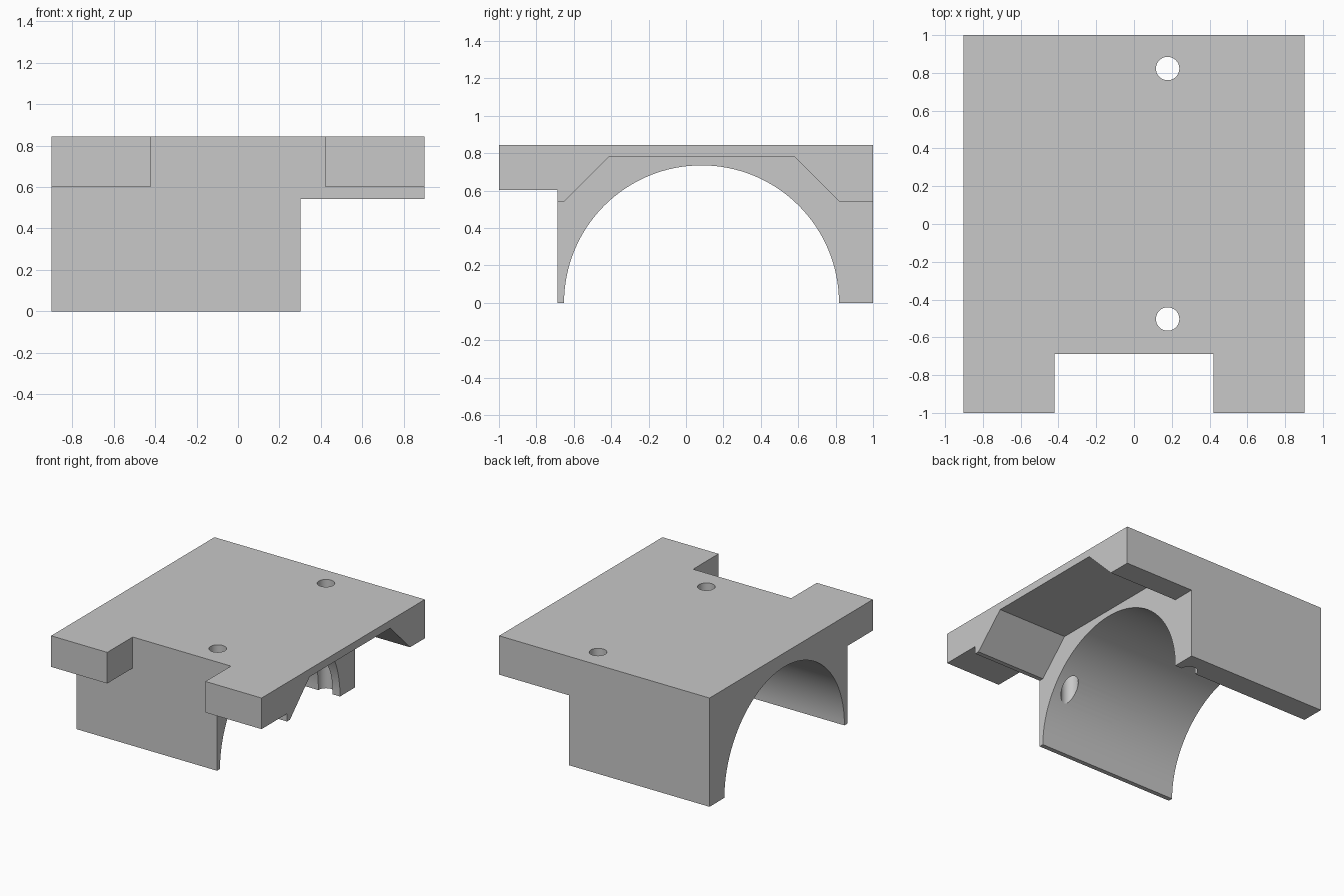
import bpy
import bmesh
from math import cos, sin, tau
from mathutils import Vector

default = bpy.data.objects.get("Cube")
if default:
    bpy.data.objects.remove(default, do_unlink=True)

# Material
grey = bpy.data.materials.new("light grey")
grey.use_nodes = True
grey.diffuse_color = (0.58, 0.58, 0.58, 1)
grey.node_tree.nodes["Principled BSDF"].inputs["Base Color"].default_value = grey.diffuse_color

# Main dimensions
HALF_X, HALF_Y, TOP = 0.902, 1.0, 0.843
FRONT_WALL = -0.688      # front face of the saddle wall
ARM_BOTTOM = 0.602       # underside of the front arms
ARM_INNER = 0.421        # half width of the front notch
STEP_X = 0.302           # end of the full height saddle
FLANGE_BOTTOM = 0.542
POCKET_TOP = 0.783
ARCH_Y, ARCH_R = 0.083, 0.735
HOLE_X, HOLE_R = 0.178, 0.062
OVER = 0.2               # cutter overshoot


def prism(name, points, sweep):
    """Extrude a closed planar outline along a vector."""
    bm = bmesh.new()
    face = bm.faces.new([bm.verts.new(p) for p in points])
    extruded = bmesh.ops.extrude_face_region(bm, geom=[face])
    moved = [v for v in extruded["geom"] if isinstance(v, bmesh.types.BMVert)]
    bmesh.ops.translate(bm, verts=moved, vec=Vector(sweep))
    bmesh.ops.recalc_face_normals(bm, faces=bm.faces)
    mesh = bpy.data.meshes.new(name)
    bm.to_mesh(mesh)
    bm.free()
    mesh.materials.append(grey)
    obj = bpy.data.objects.new(name, mesh)
    bpy.context.collection.objects.link(obj)
    return obj


def box(name, low, high):
    (x, y, z), (X, Y, Z) = low, high
    outline = [(x, y, z), (X, y, z), (X, Y, z), (x, Y, z)]
    return prism(name, outline, (0, 0, Z - z))


def circle(radius, count):
    return [(radius * cos(tau * i / count), radius * sin(tau * i / count))
            for i in range(count)]


# Solid block
block = box("saddle_block", (-HALF_X, -HALF_Y, 0), (HALF_X, HALF_Y, TOP))

# Space below the arms and the notch between them
cutters = [
    box("arm_undercut", (-HALF_X - OVER, -HALF_Y - OVER, -OVER),
        (HALF_X + OVER, FRONT_WALL, ARM_BOTTOM)),
    box("front_notch", (-ARM_INNER, -HALF_Y - OVER, -OVER),
        (ARM_INNER, FRONT_WALL, TOP + OVER)),
]

# Raised pocket with sloped sides below the overhanging end
rise = POCKET_TOP - FLANGE_BOTTOM
left, right = ARCH_Y - ARCH_R, ARCH_Y + ARCH_R
end = HALF_Y + OVER
pocket = [(-end, -OVER), (-end, FLANGE_BOTTOM), (left, FLANGE_BOTTOM),
          (left + rise, POCKET_TOP), (right - rise, POCKET_TOP),
          (right, FLANGE_BOTTOM), (end, FLANGE_BOTTOM), (end, -OVER)]
cutters.append(prism("overhang_pocket", [(STEP_X, y, z) for y, z in pocket],
                     (HALF_X - STEP_X + OVER, 0, 0)))

# Half round arch
cutters.append(prism("arch_bore",
                     [(-HALF_X - OVER, ARCH_Y + y, z) for y, z in circle(ARCH_R, 128)],
                     (2 * HALF_X + 2 * OVER, 0, 0)))

# Vertical bolt holes
for label, hole_y in (("front", -0.503), ("back", 0.823)):
    cutters.append(prism(label + "_bolt_hole",
                         [(HOLE_X + x, hole_y + y, -OVER) for x, y in circle(HOLE_R, 40)],
                         (0, 0, TOP + 2 * OVER)))

# Carve the block, then discard the cutters
for cutter in cutters:
    cutter.hide_render = True
    cut = block.modifiers.new(cutter.name, "BOOLEAN")
    cut.operation = "DIFFERENCE"
    cut.solver = "EXACT"
    cut.object = cutter
bpy.context.view_layer.update()
graph = bpy.context.evaluated_depsgraph_get()
carved = bpy.data.meshes.new_from_object(block.evaluated_get(graph))
block.modifiers.clear()
block.data = carved
carved.materials.clear()
carved.materials.append(grey)
for polygon in carved.polygons:
    polygon.material_index = 0
for cutter in cutters:
    bpy.data.objects.remove(cutter, do_unlink=True)

# Smooth bores with sharp edges
bpy.ops.object.select_all(action="DESELECT")
block.select_set(True)
bpy.context.view_layer.objects.active = block
bpy.ops.object.shade_smooth_by_angle(angle=0.5)
